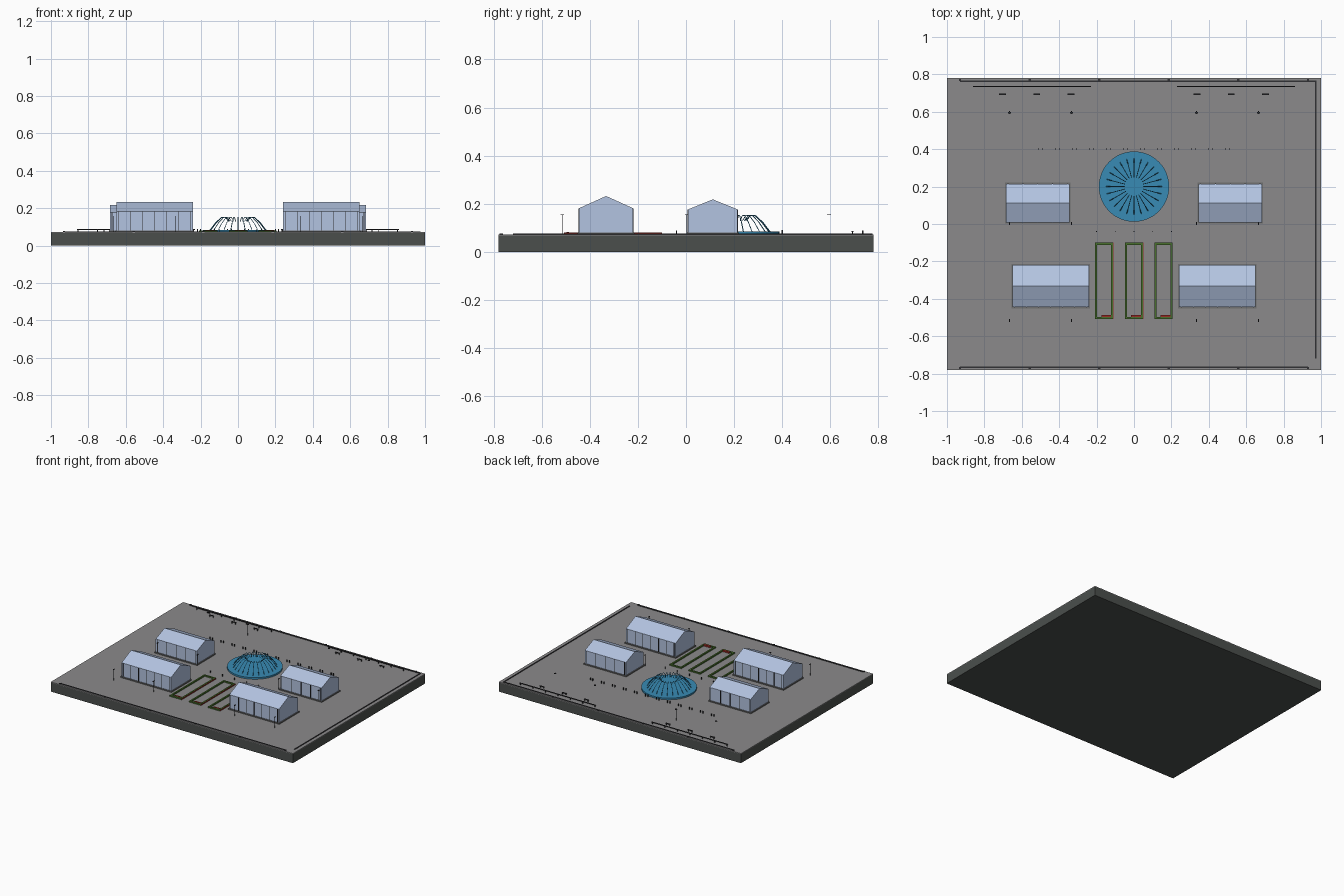
import bpy, bmesh, math
from mathutils import Vector

if "Cube" in bpy.data.objects:
    bpy.data.objects.remove(bpy.data.objects["Cube"])

TOP = 0.072


def material(name, r, g, b):
    m = bpy.data.materials.new(name)
    m.use_nodes = True
    m.diffuse_color = (r, g, b, 1)
    m.node_tree.nodes["Principled BSDF"].inputs["Base Color"].default_value = (r, g, b, 1)
    return m


SLAB = material("dark stone", 0.07, 0.078, 0.073)
PAVING = material("grey paving", 0.26, 0.255, 0.26)
PALE = material("pale blue panel", 0.45, 0.55, 0.75)
PLINTH = material("plinth grey", 0.16, 0.16, 0.16)
WATER = material("water blue", 0.04, 0.26, 0.46)
GREEN = material("hedge green", 0.065, 0.16, 0.025)
RED = material("flower red", 0.32, 0.025, 0.018)
METAL = material("dark metal", 0.03, 0.03, 0.033)


def finish(bm, name, mat):
    mesh = bpy.data.meshes.new(name)
    bmesh.ops.recalc_face_normals(bm, faces=bm.faces)
    bm.to_mesh(mesh)
    bm.free()
    mesh.materials.append(mat)
    ob = bpy.data.objects.new(name, mesh)
    bpy.context.collection.objects.link(ob)
    return ob


def add_box(bm, x0, x1, y0, y1, z0, z1):
    vs = bmesh.ops.create_cube(bm, size=1)["verts"]
    for v in vs:
        v.co = Vector(((x0 + x1) / 2 + v.co.x * (x1 - x0),
                       (y0 + y1) / 2 + v.co.y * (y1 - y0),
                       (z0 + z1) / 2 + v.co.z * (z1 - z0)))


def boxes(name, mat, items):
    bm = bmesh.new()
    for item in items:
        add_box(bm, *item)
    return finish(bm, name, mat)


def post(x, y, z0, z1, w):
    return (x - w / 2, x + w / 2, y - w / 2, y + w / 2, z0, z1)


# Ground
boxes("base_slab", SLAB, [(-1, 1, -0.78, 0.78, 0, 0.067)])
boxes("paving", PAVING, [(-1, 1, -0.78, 0.78, 0.067, TOP)])


# Gabled buildings with mullions on the long walls
def house(name, x0, x1, y0, y1, eaves, ridge, bays):
    boxes(name + "_plinth", PLINTH,
          [(x0 - 0.006, x1 + 0.006, y0 - 0.006, y1 + 0.006, TOP, 0.08)])
    bm = bmesh.new()
    ym = (y0 + y1) / 2
    outline = [(y0, 0.08), (y1, 0.08), (y1, eaves), (ym, ridge), (y0, eaves)]
    gable = bm.faces.new([bm.verts.new((x0, y, z)) for y, z in outline])
    ext = bmesh.ops.extrude_face_region(bm, geom=[gable])["geom"]
    moved = [v for v in ext if isinstance(v, bmesh.types.BMVert)]
    bmesh.ops.translate(bm, verts=moved, vec=(x1 - x0, 0, 0))
    if not gable.is_valid or len(bm.faces) < 7:
        bm.faces.new([v for v in bm.verts if v not in moved])
    finish(bm, name, PALE)
    bars = []
    for i in range(bays + 1):
        x = x0 + 0.012 + (x1 - x0 - 0.024) * i / bays
        for y in (y0, y1):
            bars.append((x - 0.002, x + 0.002, y - 0.002, y + 0.002, 0.08, eaves))
    boxes(name + "_mullions", METAL, bars)


for side, s in (("left", 1), ("right", -1)):
    fx = sorted((s * 0.24, s * 0.65))
    bx = sorted((s * 0.345, s * 0.685))
    house("front_house_" + side, *fx, -0.445, -0.22, 0.181, 0.232, 6)
    house("back_house_" + side, *bx, 0.008, 0.215, 0.176, 0.218, 4)

# Round pool
bm = bmesh.new()
bmesh.ops.create_cone(bm, cap_ends=True, segments=48, radius1=0.188, radius2=0.188, depth=0.012)
bmesh.ops.translate(bm, verts=bm.verts, vec=(0, 0.2, TOP + 0.006))
finish(bm, "pool", WATER)

# Arching water jets
jets = bpy.data.curves.new("fountain_jets", "CURVE")
jets.dimensions = "3D"
jets.bevel_depth = 0.002
jets.bevel_resolution = 0
arc = [(0.15, 0.083), (0.12, 0.122), (0.09, 0.15), (0.07, 0.152), (0.05, 0.13)]
COUNT = 24
for i in range(COUNT):
    a = math.tau * i / COUNT
    sp = jets.splines.new("POLY")
    sp.points.add(len(arc) - 1)
    for p, (r, z) in zip(sp.points, arc):
        p.co = (r * math.cos(a), 0.2 + r * math.sin(a), z, 1)
jets.materials.append(WATER)
bpy.context.collection.objects.link(bpy.data.objects.new("fountain_jets", jets))

# Hedge-framed beds with red flowers
hedges, flowers = [], []
Y0, Y1, W = -0.508, -0.1, 0.011
for xc in (-0.16, 0, 0.157):
    a, b = xc - 0.048, xc + 0.048
    hedges += [(a, a + W, Y0, Y1, TOP, 0.081), (b - W, b, Y0, Y1, TOP, 0.081),
               (a + W, b - W, Y0, Y0 + W, TOP, 0.081), (a + W, b - W, Y1 - W, Y1, TOP, 0.081)]
    flowers += [(xc - 0.015, xc + 0.037, Y0 + W, Y0 + 0.022, TOP, 0.083),
                (b, b + 0.002, Y0, Y1, TOP, 0.08)]
boxes("hedges", GREEN, hedges)
boxes("flowers", RED, flowers)

# Low kerb rail around three sides
kerb = [(-0.93, 0.975, 0.76, 0.768, TOP, 0.076),
        (0.967, 0.975, -0.72, 0.76, TOP, 0.076),
        (-0.93, 0.93, -0.769, -0.761, TOP, 0.076)]
for i in range(6):
    x = -0.93 + i * 0.372
    kerb += [post(x, 0.77, TOP, 0.077, 0.012), post(x, -0.77, TOP, 0.077, 0.012)]
boxes("kerb_rail", METAL, kerb)

# Back railings and small benches
rails, benches = [], []
for s in (-1, 1):
    xs = sorted((s * 0.23, s * 0.86))
    rails.append((*xs, 0.732, 0.738, 0.084, 0.088))
    for i in range(7):
        rails.append(post(xs[0] + 0.005 + i * 0.103, 0.735, TOP, 0.085, 0.005))
    for x in (0.337, 0.52, 0.703):
        benches.append((s * x - 0.018, s * x + 0.018, 0.689, 0.697, 0.083, 0.087))
        benches += [post(s * x + d, 0.693, TOP, 0.084, 0.004) for d in (-0.014, 0.014)]
boxes("railings", METAL, rails)
boxes("benches", METAL, benches)

# Slim lamps
lamps = []
for x in (-0.665, -0.335, 0.335, 0.665):
    for y in (-0.515, 0.003, 0.595):
        lamps.append(post(x, y, TOP, 0.152, 0.0015))
        lamps.append((x - 0.003, x + 0.003, y - 0.008, y + 0.008, 0.152, 0.156))
        if y > 0.5:
            lamps.append((x - 0.008, x + 0.008, y - 0.003, y + 0.003, 0.152, 0.156))
boxes("lamps", METAL, lamps)

# Rows of short bollards
bollards = []
for i in range(12):
    x = -0.5 + i / 11
    bollards += [post(x + d, 0.4, TOP, 0.09, 0.005) for d in (-0.01, 0.01)]
for x in (-0.2, -0.1, 0, 0.1, 0.2):
    bollards.append(post(x, -0.04, TOP, 0.088, 0.004))
boxes("bollards", METAL, bollards)
